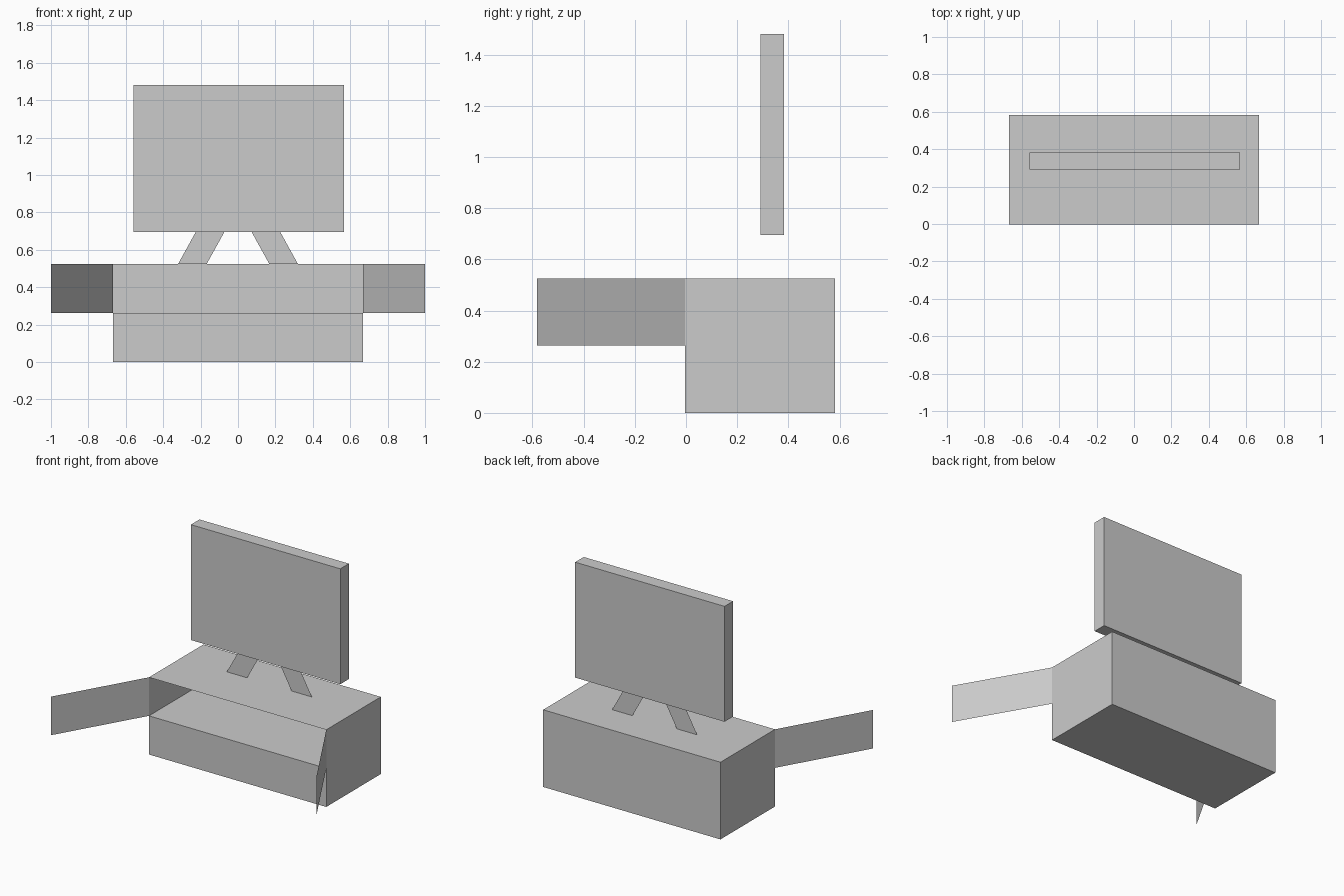
import bpy
import bmesh

cube = bpy.data.objects.get("Cube")
if cube:
    bpy.data.objects.remove(cube, do_unlink=True)

grey = bpy.data.materials.new("plain grey")
grey.use_nodes = True
colour = (0.6, 0.6, 0.6, 1)
grey.diffuse_color = colour
grey.node_tree.nodes["Principled BSDF"].inputs["Base Color"].default_value = colour

W = 0.667                      # half width of the cabinet
FRONT, BACK = -0.004, 0.582
SHELF, TOP = 0.263, 0.525


def finish(name, bm):
    mesh = bpy.data.meshes.new(name)
    bm.to_mesh(mesh)
    bm.free()
    mesh.materials.append(grey)
    obj = bpy.data.objects.new(name, mesh)
    bpy.context.collection.objects.link(obj)
    return obj


def box_mesh(x, y, z):
    bm = bmesh.new()
    bmesh.ops.create_cube(bm, size=1)
    for v in bm.verts:
        for i, (lo, hi) in enumerate((x, y, z)):
            v.co[i] = hi if v.co[i] > 0 else lo
    return bm


def sheet(name, points):
    bm = bmesh.new()
    bm.faces.new([bm.verts.new(p) for p in points])
    return finish(name, bm)


# Cabinet shell: closed lower half, upper half open at the front
bm = box_mesh((-W, W), (FRONT, BACK), (0, TOP))
bmesh.ops.bisect_plane(bm, geom=bm.verts[:] + bm.edges[:] + bm.faces[:],
                       plane_co=(0, 0, SHELF), plane_no=(0, 0, 1))
bm.normal_update()
opening = [f for f in bm.faces
           if f.normal.y < -0.9 and f.calc_center_median().z > SHELF]
bmesh.ops.delete(bm, geom=opening, context='FACES_ONLY')
finish("cabinet", bm)

# Shelf that floors the open compartment
sheet("shelf", [(-W, FRONT, SHELF), (W, FRONT, SHELF),
                (W, BACK, SHELF), (-W, BACK, SHELF)])

# Open doors and slanted stand legs, one of each per side
for side, s in (("right", -1), ("left", 1)):
    sheet(side + "_door", [(s * W, FRONT, SHELF), (s, -BACK, SHELF),
                           (s, -BACK, TOP), (s * W, FRONT, TOP)])
    sheet(side + "_stand_leg", [(s * 0.32, 0.337, TOP), (s * 0.167, 0.337, TOP),
                                (s * 0.073, 0.337, 0.695), (s * 0.226, 0.337, 0.695)])

# Screen
finish("screen", box_mesh((-0.558, 0.566), (0.291, 0.383), (0.695, 1.48)))
